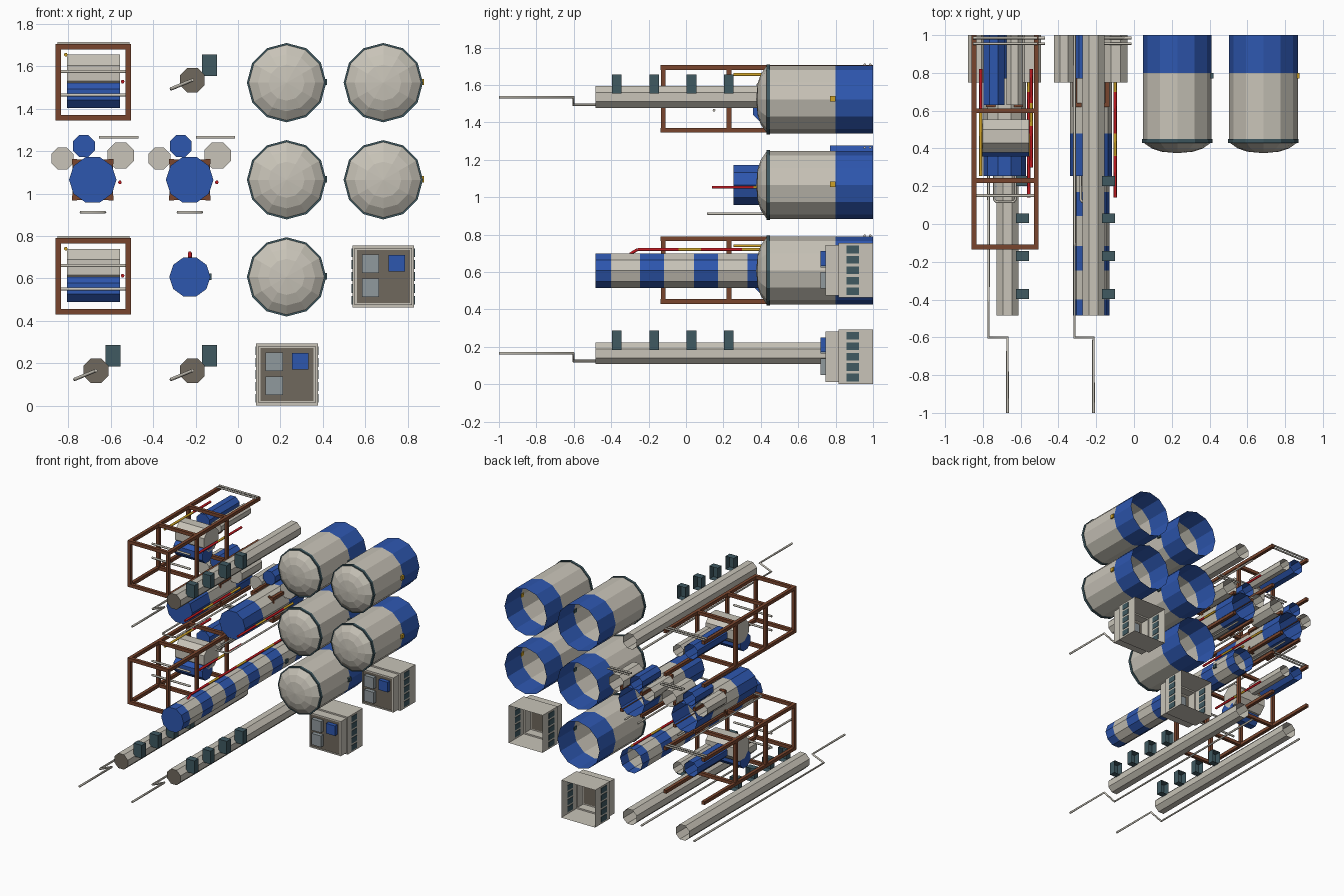
import bpy, bmesh
from math import cos, sin, pi, sqrt

if "Cube" in bpy.data.objects:
    bpy.data.objects.remove(bpy.data.objects["Cube"])


def mat(name, r, g, b):
    m = bpy.data.materials.new(name)
    m.diffuse_color = (r, g, b, 1)
    m.use_nodes = True
    m.node_tree.nodes["Principled BSDF"].inputs["Base Color"].default_value = m.diffuse_color
    return m


PALE = mat("pale", 0.58, 0.55, 0.48)
BLUE = mat("blue", 0.027, 0.095, 0.43)
DARK = mat("dark_grey", 0.16, 0.14, 0.11)
BROWN = mat("brown", 0.19, 0.06, 0.027)
TEAL = mat("teal", 0.05, 0.10, 0.12)
GOLD = mat("gold", 0.62, 0.36, 0.02)
RED = mat("red", 0.55, 0.01, 0.015)
STEEL = mat("steel", 0.28, 0.32, 0.34)


def finish(name, bm, mats):
    me = bpy.data.meshes.new(name)
    bm.to_mesh(me)
    bm.free()
    for m in mats:
        me.materials.append(m)
    ob = bpy.data.objects.new(name, me)
    bpy.context.collection.objects.link(ob)
    return ob


def lathe(name, x, z, n, prof, phase=0.0, axis="y"):
    """Turned shell: prof = (along, radius, material of the band after it)."""
    bm = bmesh.new()
    mats = []
    rings = []
    for t, r, m in prof:
        ring = []
        for i in range(n if r > 0 else 1):
            a = phase + 2 * pi * i / n
            u, v = r * cos(a), r * sin(a)
            co = (x + u, t, z + v) if axis == "y" else (t, x + u, z + v)
            ring.append(bm.verts.new(co))
        rings.append(ring)
        if m and m not in mats:
            mats.append(m)
    for k in range(len(rings) - 1):
        a, b = rings[k], rings[k + 1]
        for i in range(n):
            j = (i + 1) % n
            if len(a) == 1:
                vs = (a[0], b[i], b[j])
            elif len(b) == 1:
                vs = (a[i], b[0], a[j])
            else:
                vs = (a[i], b[i], b[j], a[j])
            bm.faces.new(vs).material_index = mats.index(prof[k][2])
    bmesh.ops.recalc_face_normals(bm, faces=bm.faces)
    return finish(name, bm, mats)


def box(name, c, s, m, open_back=False):
    bm = bmesh.new()
    bmesh.ops.create_cube(bm, size=1)
    for v in bm.verts:
        v.co = [c[i] + v.co[i] * s[i] for i in range(3)]
    if open_back:
        bmesh.ops.delete(bm, geom=[f for f in bm.faces if f.normal.y > 0.5], context="FACES_ONLY")
    return finish(name, bm, [m])


def span(name, x, y, z, m):
    """Box from three (low, high) ranges."""
    return box(name, [(a + b) / 2 for a, b in (x, y, z)], [b - a for a, b in (x, y, z)], m)


def wire(name, pts, r, m):
    cu = bpy.data.curves.new(name, "CURVE")
    cu.dimensions = "3D"
    cu.bevel_depth = r
    cu.bevel_resolution = 1
    cu.use_fill_caps = True
    sp = cu.splines.new("POLY")
    sp.points.add(len(pts) - 1)
    for p, q in zip(sp.points, pts):
        p.co = (*q, 1)
    cu.materials.append(m)
    ob = bpy.data.objects.new(name, cu)
    bpy.context.collection.objects.link(ob)
    return ob


def banded_line(name, x, z, y0, y1, r=0.009):
    """Red service line with gold sections."""
    k, y = 0, y0
    while y < y1 - 0.01:
        e = min(y1, y + (0.22 if k % 2 == 0 else 0.12))
        wire(name, [(x, y, z), (x, e, z)], r, RED if k % 2 == 0 else GOLD)
        k, y = k + 1, e


# storage tanks with domed fronts
def tank(x, z, valve):
    lathe("tank", x, z, 12, [
        (0.375, 0, PALE), (0.383, 0.085, PALE), (0.40, 0.135, PALE), (0.43, 0.178, TEAL),
        (0.43, 0.187, TEAL), (0.45, 0.187, TEAL), (0.45, 0.182, PALE), (0.80, 0.182, BLUE), (1, 0.182, None)])
    box("tank_valve", (x + 0.183, 0.785, z + 0.003), (0.016, 0.03, 0.03), valve)


for z in (1.523, 1.065, 0.607):
    tank(0.229, z, TEAL)
for z in (1.523, 1.065):
    tank(0.685, z, GOLD)


# control cabins, open at the back
def cabin(x, z):
    q = sqrt(2)
    lathe("cabin", x, z, 4, [
        (0.75, 0, DARK), (0.75, 0.125 * q, PALE), (0.745, 0.125 * q, PALE), (0.745, 0.135 * q, PALE),
        (0.815, 0.135 * q, PALE), (0.815, 0.146 * q, PALE), (1, 0.146 * q, None)], pi / 4)
    for dz in (0.06, -0.053):
        box("cabin_panel", (x - 0.06, 0.74, z + dz), (0.082, 0.04, 0.088), STEEL)
    box("cabin_screen", (x + 0.063, 0.735, z + 0.063), (0.078, 0.03, 0.078), BLUE)
    for s in (-1, 1):
        for i in range(5):
            box("cabin_window", (x + s * 0.146, 0.892, z + (i - 2) * 0.056), (0.006, 0.066, 0.042), TEAL)


cabin(0.231, 0.147)
cabin(0.685, 0.609)


# long grey pipes with junction boxes and a bent conduit
def long_pipe(x, z):
    lathe("long_pipe", x, z, 8, [(-0.485, 0, DARK), (-0.485, 0.063, PALE), (1, 0.063, None)], pi / 8)
    for y in (-0.37, -0.17, 0.03, 0.228):
        box("junction_box", (x + 0.08, y, z + 0.07), (0.07, 0.052, 0.102), TEAL, True)
    wire("conduit", [(x, -1, z), (x, -0.602, z), (x - 0.1, -0.602, z - 0.041), (x - 0.1, 1, z - 0.041)], 0.008, PALE)


for x, z in ((-0.67, 0.165), (-0.215, 0.165), (-0.215, 1.535)):
    long_pipe(x, z)

# striped pipe with service line
prof = [(-0.485, 0, BLUE)]
cuts = [-0.485, -0.40, -0.245, -0.117, 0.043, 0.17, 0.33, 0.46, 0.62, 0.75, 0.91, 1]
for i, y in enumerate(cuts):
    prof.append((y, 0.097, BLUE if i % 2 == 0 else PALE))
lathe("striped_pipe", -0.227, 0.607, 10, prof)
wire("service_line_bend", [(-0.227, -0.3, 0.695), (-0.227, -0.26, 0.72)], 0.009, RED)
banded_line("service_line", -0.227, 0.72, -0.26, 1)
box("pipe_valve", (-0.132, 0.785, 0.607), (0.016, 0.03, 0.03), TEAL)


# open beam frames with machinery inside; z is the middle height
def frame(x, z):
    w, h, t = 0.165, 0.168, 0.025
    for s in (-1, 1):
        for u in (-1, 1):
            box("frame_rail", (x + s * w, 0.4325, z + u * h), (t, 1.135, t), BROWN)
    for y in (-0.122, 0.23, 0.60):
        for s in (-1, 1):
            box("frame_post", (x + s * w, y, z), (t, t, 2 * h), BROWN)
            box("frame_crossbeam", (x, y, z + s * h), (2 * w, t, t), BROWN)
    for y in (0.955, 0.985):
        wire("frame_top_rod", [(x - 0.17, y, z + 0.184), (x + 0.17, y, z + 0.184)], 0.007, PALE)
    for dz in (0.05, -0.06):
        wire("frame_front_rod", [(x - 0.165, 0.15, z + dz), (x + 0.165, 0.15, z + dz)], 0.008, PALE)
    a, b = x - 0.125, x + 0.125
    for name, y, dz, r, m in (("grey_drum", 0.465, 0.042, 0.095, PALE), ("blue_drum", 0.42, -0.058, 0.068, BLUE)):
        lathe(name, y, z + dz, 8, [(a, 0, m), (a, r, m), (b, r, m), (b, 0, None)], pi / 8, "x")
    lathe("frame_blue_duct", x - 0.06, z + 0.07, 8, [(0.63, 0, BLUE), (0.63, 0.06, BLUE), (1, 0.06, None)], pi / 8)
    lathe("frame_grey_duct", x + 0.05, z + 0.05, 8, [(0.63, 0, PALE), (0.63, 0.047, PALE), (1, 0.047, None)], pi / 8)
    wire("frame_gold_line", [(x - 0.13, 0.255, z + 0.13), (x - 0.13, 0.60, z + 0.13)], 0.009, GOLD)
    wire("frame_red_line", [(x - 0.13, 0.60, z + 0.13), (x - 0.13, 0.82, z + 0.13)], 0.009, RED)
    banded_line("frame_service_line", x + 0.138, z + 0.003, 0.3, 0.82)


frame(-0.682, 1.525)
frame(-0.682, 0.61)


# pipe clusters around a wide blue and grey duct
def cluster(x, z):
    lathe("wide_duct", x, z, 10, [
        (0.255, 0, BLUE), (0.255, 0.112, BLUE), (0.48, 0.112, PALE), (0.80, 0.112, BLUE), (1, 0.112, None)])
    for name, dx, dz, r, y, m in (("blue_duct", -0.042, 0.16, 0.056, 0.77, BLUE),
                                  ("left_duct", -0.143, 0.1, 0.056, 0.75, PALE),
                                  ("right_duct", 0.132, 0.115, 0.067, 0.75, PALE)):
        lathe(name, x + dx, z + dz, 8, [(y, 0, m), (y, r, m), (1, r, None)], pi / 8)
    w = 0.086
    for s in (-1, 1):
        for u in (-1, 1):
            box("cluster_rail", (x + s * w, 0.81, z + u * w), (0.024, 0.38, 0.024), BROWN)
        box("cluster_post", (x + s * w, 0.63, z), (0.02, 0.02, 2 * w), BROWN)
        box("cluster_crossbeam", (x, 0.63, z + s * w), (2 * w, 0.02, 0.02), BROWN)
    for y in (0.955, 0.985):
        wire("cluster_rod", [(x + 0.03, y, z + 0.2), (x + 0.215, y, z + 0.2)], 0.007, PALE)
    v = z - 0.153
    wire("u_tube", [(x - 0.055, 1, v), (x - 0.055, 0.13, v), (x - 0.045, 0.117, v), (x + 0.047, 0.117, v),
                    (x + 0.057, 0.13, v), (x + 0.057, 1, v)], 0.007, PALE)
    banded_line("cluster_service_line", x + 0.128, z - 0.012, 0.14, 0.83)


cluster(-0.685, 1.065)
cluster(-0.228, 1.065)
